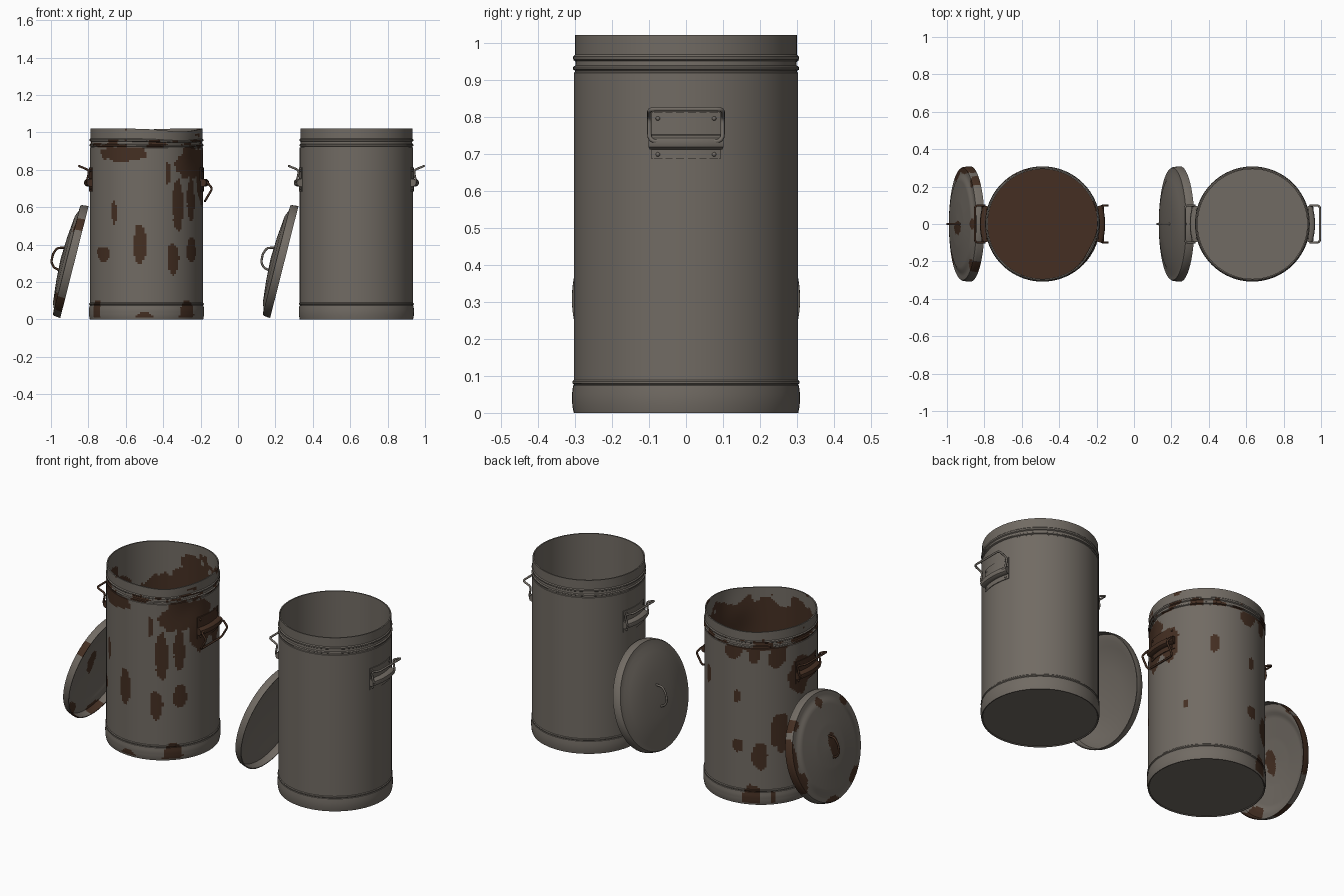
import bpy, bmesh, math
from mathutils import Matrix, Vector, noise

if "Cube" in bpy.data.objects:
    bpy.data.objects.remove(bpy.data.objects["Cube"])


def material(name, rgb):
    m = bpy.data.materials.new(name)
    m.diffuse_color = (*rgb, 1)
    m.use_nodes = True
    m.node_tree.nodes["Principled BSDF"].inputs["Base Color"].default_value = m.diffuse_color
    return m


STEEL = material("galvanised_grey", (0.165, 0.146, 0.125))
RUST = material("rust_brown", (0.058, 0.028, 0.016))


def finish(bm, name, matrix, rule=None, mats=(STEEL, RUST)):
    """Turn a bmesh into an object: smooth shading, sharp corners, colour rule."""
    bmesh.ops.recalc_face_normals(bm, faces=bm.faces[:])
    for f in bm.faces:
        f.smooth = True
        if rule:
            f.material_index = int(rule(f.calc_center_median()))
    for e in bm.edges:
        e.smooth = e.calc_face_angle(0) < math.radians(35)
    me = bpy.data.meshes.new(name)
    bm.to_mesh(me)
    bm.free()
    for m in mats:
        me.materials.append(m)
    ob = bpy.data.objects.new(name, me)
    ob.matrix_world = matrix
    bpy.context.collection.objects.link(ob)
    return ob


def refine(profile, step):
    """Split long profile segments so that colour patches can follow the surface."""
    out = [profile[0]]
    for a, b in zip(profile, profile[1:]):
        n = max(1, math.ceil(math.dist(a, b) / step))
        out += [(a[0] + (b[0] - a[0]) * i / n, a[1] + (b[1] - a[1]) * i / n) for i in range(1, n + 1)]
    return out


def lathe(profile, segs):
    """Revolve a profile that starts and ends on the axis."""
    bm = bmesh.new()
    rings = []
    for r, z in profile:
        if r < 1e-6:
            rings.append([bm.verts.new((0, 0, z))] * segs)
        else:
            rings.append([bm.verts.new((r * math.cos(math.tau * i / segs), r * math.sin(math.tau * i / segs), z))
                          for i in range(segs)])
    for a, b in zip(rings, rings[1:]):
        for i in range(segs):
            j = (i + 1) % segs
            bm.faces.new(list(dict.fromkeys((a[i], a[j], b[j], b[i]))))
    return bm


def wire(name, pts, radius, matrix, mat, cyclic=False, fillet=0.3):
    """Round wire through points with rounded corners."""
    pts = [Vector(p) for p in pts]
    n, path = len(pts), []
    for i, p in enumerate(pts):
        if not cyclic and i in (0, n - 1):
            path.append(p)
            continue
        a, b = pts[i - 1] - p, pts[(i + 1) % n] - p
        d = min(a.length, b.length) * fillet
        a, b = p + a.normalized() * d, p + b.normalized() * d
        path += [a * (1 - t) ** 2 + p * 2 * t * (1 - t) + b * t * t for t in (0, .25, .5, .75, 1)]
    cu = bpy.data.curves.new(name, 'CURVE')
    cu.dimensions = '3D'
    cu.bevel_depth, cu.bevel_resolution, cu.use_fill_caps = radius, 2, True
    sp = cu.splines.new('POLY')
    sp.points.add(len(path) - 1)
    for q, v in zip(sp.points, path):
        q.co = (*v, 1)
    sp.use_cyclic_u = cyclic
    cu.materials.append(mat)
    ob = bpy.data.objects.new(name, cu)
    bpy.context.collection.objects.link(ob)
    ob.matrix_world = matrix
    bpy.ops.object.select_all(action='DESELECT')
    ob.select_set(True)
    bpy.context.view_layer.objects.active = ob
    bpy.ops.object.convert(target='MESH')


# Rust patches on the can: angle in degrees, height, half width, half height
PATCHES = [(-118, .89, .14, .05), (-125, .57, .018, .06), (-97, .41, .036, .1), (-140, .35, .05, .04),
           (-57, .61, .036, .13), (-68, .78, .015, .06), (-35, .84, .12, .09), (-12, .76, .09, .14),
           (-38, .64, .03, .12), (-62, .33, .032, .09), (-37, .37, .038, .07), (95, .89, .05, .05),
           (118, .88, .03, .06), (142, .87, .05, .07), (120, .92, .17, .02), (58, .69, .028, .06),
           (100, .63, .02, .035), (144, .42, .05, .12), (101, .34, .03, .04), (124, .28, .042, .08),
           (170, .73, .08, .1), (10, .72, .06, .1), (29, .34, .015, .02),
           (-150, .03, .04, .07), (-92, .0, .05, .04), (-45, .03, .05, .07), (115, .03, .05, .08), (137, .03, .015, .06)]


def ragged(p):
    return .5 * noise.noise(p * 13) + .25 * noise.noise(p * 29)


def can_rust(p):
    r = math.hypot(p.x, p.y)
    ang = math.degrees(math.atan2(p.y, p.x))
    n = ragged(p)
    if p.z < .008:                                   # underside stays clean
        return False
    if r < .2965 and p.z < 1.012:                    # inside: rusty up to a ragged line
        limit = .93 - .16 * math.exp(-((ang - 145) / 35) ** 2)
        return p.z + .14 * n < limit
    if p.z > .96:                                    # rim
        return n > .3
    if p.z > .92:                                    # neck
        return n > -.02
    for a, z, w, h in PATCHES:
        d = (ang - a + 180) % 360 - 180
        if (math.radians(d) * .303 / w) ** 2 + ((p.z - z) / h) ** 2 + 1.1 * n < 1:
            return True
    return False


def lid_rust(p):
    n = ragged(p + Vector((3, 1, 2)))
    if p.z < .03 and math.hypot(p.x, p.y) < .298:    # inner side stays clean
        return False
    spots = [(0, -.02, .07, .035), (.25, 0, .025, .025), (.05, .3, .13, .03), (.2, -.23, .05, .04),
             (-.24, -.18, .06, .06), (-.12, .27, .06, .04), (-.3, .05, .03, .06), (.2, .24, .03, .05)]
    return any(((p.x - x) / a) ** 2 + ((p.y - y) / b) ** 2 + 1.1 * n < 1 for x, y, a, b in spots)


# Can section: underside, base band, beads, body, neck, rim, inner wall, floor
CAN = [(0, .004), (.296, .004), (.298, 0), (.303, 0), (.307, .02), (.308, .05), (.305, .074), (.302, .076),
       (.307, .08), (.307, .085), (.303, .089), (.303, .918), (.3, .92), (.3, .925), (.305, .928), (.305, .934),
       (.299, .938), (.298, .95), (.304, .954), (.305, .962), (.3, .967), (.3, 1.02), (.293, 1.02),
       (.293, .022), (0, .022)]
LID = [(0, .071), (.12, .065), (.235, .053), (.265, .041), (.297, .039), (.301, .03), (.303, 0), (.308, 0),
       (.308, .012), (.305, .036), (.3, .043), (.27, .045), (.24, .058), (.12, .07), (0, .076)]
# Handle bracket section (radius, height): sheet with a rolled front
BRACKET = [(.301, .685), (.307, .685), (.307, .711), (.32, .711), (.331, .718), (.335, .73), (.332, .742),
           (.322, .75), (.307, .752), (.307, .812), (.301, .812)]


def build_handle(label, place, mat, folded):
    # bracket swept round the can wall
    bm = bmesh.new()
    rows = []
    for i in range(9):
        a = -.31 + .62 * i / 8
        rows.append([bm.verts.new((r * math.cos(a), r * math.sin(a), z)) for r, z in BRACKET])
    k = len(BRACKET)
    for a, b in zip(rows, rows[1:]):
        for i in range(k):
            bm.faces.new((a[i], a[(i + 1) % k], b[(i + 1) % k], b[i]))
    bm.faces.new(rows[0])
    bm.faces.new(rows[-1])
    # rivets
    for a in (-.25, .25):
        for z in (.698, .795):
            bmesh.ops.create_icosphere(bm, subdivisions=2, radius=.006, matrix=Matrix.Translation(
                (.307 * math.cos(a), .307 * math.sin(a), z)))
    finish(bm, label + "_bracket", place, mats=(mat,))
    # wire bail
    if folded:
        side = [(.322, .735), (.352, .70), (.312, .632)]
    else:
        side = [(.32, .733), (.306, .797), (.361, .82)]
    y = .099
    pts = [(x, -y, z) for x, z in side] + [(x, y, z) for x, z in reversed(side)]
    wire(label + "_bail", pts, .0058, place, mat, cyclic=True)


def build_set(label, x, rusty):
    place = Matrix.Translation((x, 0, 0))
    step, segs = (.011, 160) if rusty else (2, 64)
    mats = (STEEL, RUST) if rusty else (STEEL,)
    # can body
    bm = lathe(refine(CAN, step), segs)
    if rusty:  # bent rim and shallow dent in the wall
        for v in bm.verts:
            a = math.atan2(v.co.y, v.co.x)
            w = min(1, max(0, (v.co.z - .9) / .1))
            v.co.z -= w * (.016 * math.exp(-((a + .9) / .5) ** 2) + .008 * math.exp(-((a - 1.9) / .5) ** 2))
            d = .012 * math.exp(-((a + .5) / .3) ** 2 - ((v.co.z - .87) / .1) ** 2)
            v.co.x -= d * math.cos(a)
            v.co.y -= d * math.sin(a)
    finish(bm, label + "_can", place, can_rust if rusty else None, mats)
    # side handles
    metal = RUST if rusty else STEEL
    build_handle(label + "_right_handle", place, metal, rusty)
    build_handle(label + "_left_handle", place @ Matrix.Rotation(math.pi, 4, 'Z'), metal, False)
    # lid leaning on the left of the can
    c, s = math.cos(math.radians(14.2)), math.sin(math.radians(14.2))
    lean = place @ Matrix(((s, 0, -c, -.3855), (0, 1, 0, 0), (c, 0, s, .3065), (0, 0, 0, 1)))
    finish(lathe(refine(LID, step), segs), label + "_lid", lean, lid_rust if rusty else None, mats)
    wire(label + "_lid_handle", [(.062, 0, .07), (.05, 0, .108), (.015, 0, .122), (-.03, 0, .12),
                                 (-.055, 0, .1), (-.062, 0, .07)], .006, lean, metal)


build_set("rusty", -.489, True)
build_set("clean", .633, False)
